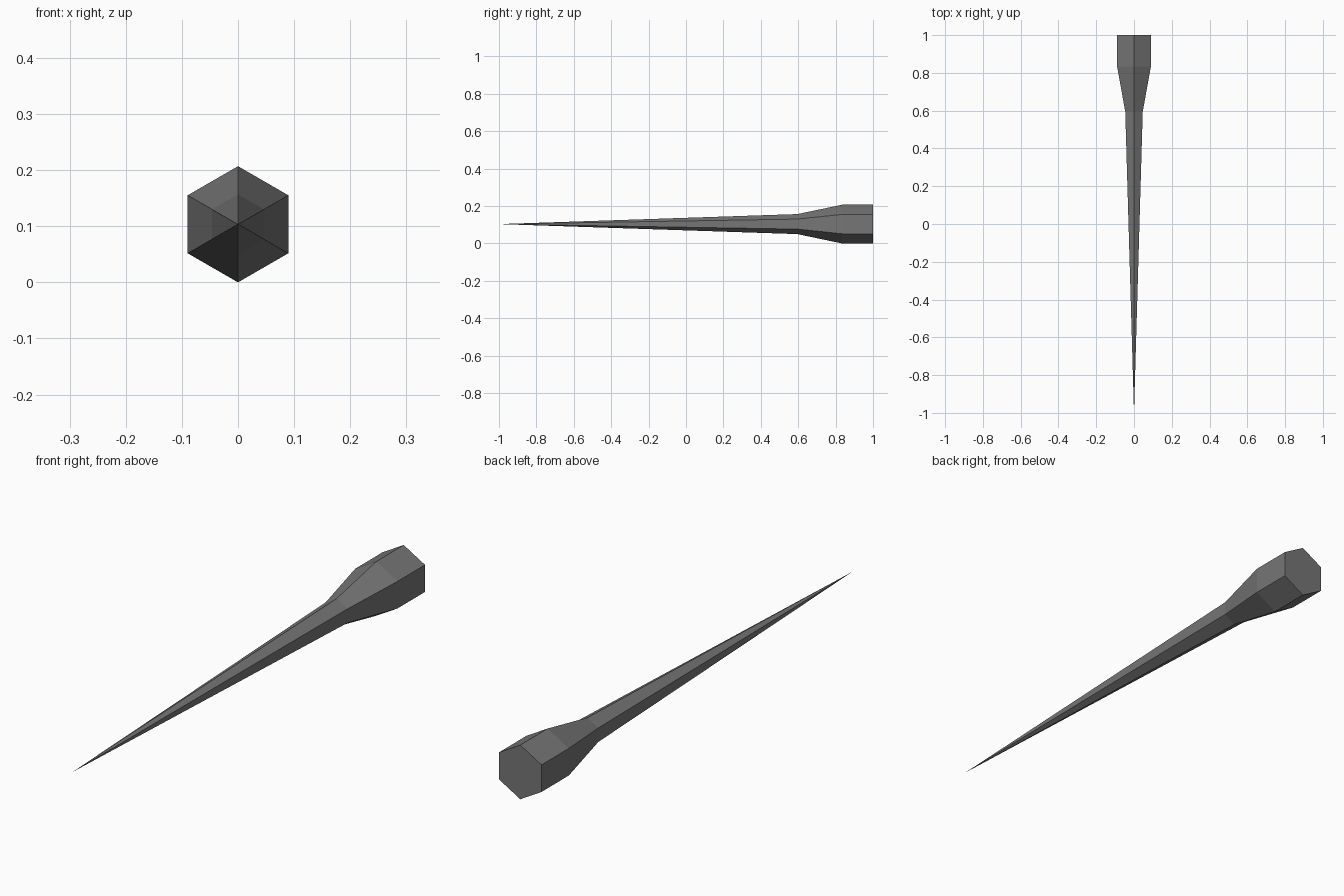
import bpy, bmesh, math

if "Cube" in bpy.data.objects:
    bpy.data.objects.remove(bpy.data.objects["Cube"])

SIDES = 6
CENTRE_Z = 0.1035
# (y, radius) stations along the spike, from the flat butt to the neck
STATIONS = [(1.0, 0.1035), (0.835, 0.1035), (0.595, 0.0535)]
TIP_Y = -1.0

grey = bpy.data.materials.new("dark grey metal")
grey.diffuse_color = (0.18, 0.18, 0.18, 1.0)
grey.use_nodes = True
grey.node_tree.nodes["Principled BSDF"].inputs["Base Color"].default_value = grey.diffuse_color

bm = bmesh.new()


def hex_ring(y, radius):
    """Hexagon across the spike with a corner pointing straight up."""
    angles = [math.pi / 2 + math.tau * i / SIDES for i in range(SIDES)]
    return [bm.verts.new((radius * math.cos(a), y, CENTRE_Z + radius * math.sin(a)))
            for a in angles]


rings = [hex_ring(y, r) for y, r in STATIONS]

# Flat butt end
bm.faces.new(rings[0])

# Head and flared shoulder
for a, b in zip(rings, rings[1:]):
    for i in range(SIDES):
        j = (i + 1) % SIDES
        bm.faces.new((a[i], a[j], b[j], b[i]))

# Long shaft tapering to a point
tip = bm.verts.new((0, TIP_Y, CENTRE_Z))
for i in range(SIDES):
    bm.faces.new((rings[-1][i], rings[-1][(i + 1) % SIDES], tip))

bmesh.ops.recalc_face_normals(bm, faces=bm.faces)
mesh = bpy.data.meshes.new("hexagonal_spike")
bm.to_mesh(mesh)
bm.free()
mesh.materials.append(grey)
bpy.context.collection.objects.link(bpy.data.objects.new("hexagonal_spike", mesh))
